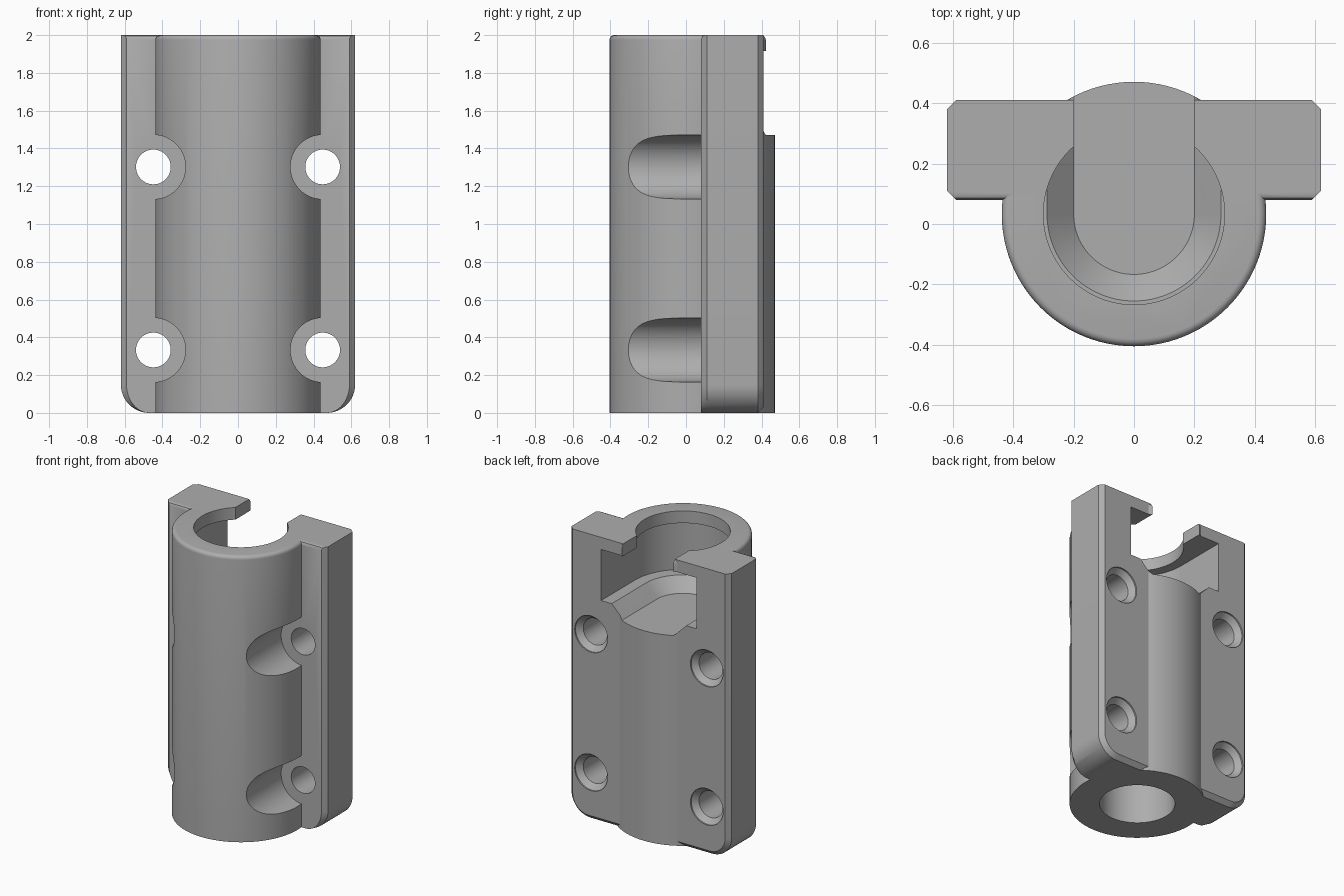
import bpy, math
from math import sin, cos, pi

if "Cube" in bpy.data.objects:
    bpy.data.objects.remove(bpy.data.objects["Cube"])

CY = 0.033          # y of the bore axis
SEG = 96

grey = bpy.data.materials.new("grey")
grey.diffuse_color = (0.42, 0.42, 0.42, 1)
grey.use_nodes = True
grey.node_tree.nodes["Principled BSDF"].inputs["Base Color"].default_value = grey.diffuse_color


def loft(name, rings):
    """Closed solid through equal-length rings of points."""
    n = len(rings[0])
    verts = [p for r in rings for p in r]
    faces = [list(range(n))[::-1], [(len(rings) - 1) * n + i for i in range(n)]]
    for k in range(len(rings) - 1):
        for i in range(n):
            j = (i + 1) % n
            faces.append([k * n + i, k * n + j, (k + 1) * n + j, (k + 1) * n + i])
    me = bpy.data.meshes.new(name)
    me.from_pydata(verts, [], faces)
    me.materials.append(grey)
    ob = bpy.data.objects.new(name, me)
    bpy.context.collection.objects.link(ob)
    bpy.context.view_layer.objects.active = ob
    bpy.ops.object.select_all(action='DESELECT')
    ob.select_set(True)
    bpy.ops.object.mode_set(mode='EDIT')
    bpy.ops.mesh.select_all(action='SELECT')
    bpy.ops.mesh.normals_make_consistent(inside=False)
    bpy.ops.object.mode_set(mode='OBJECT')
    return ob


def lathe_z(name, profile):
    return loft(name, [[(r * cos(2 * pi * i / SEG), CY + r * sin(2 * pi * i / SEG), z)
                        for i in range(SEG)] for r, z in profile])


def lathe_y(name, x, z, profile, n=48):
    return loft(name, [[(x + r * cos(2 * pi * i / n), y, z + r * sin(2 * pi * i / n))
                        for i in range(n)] for r, y in profile])


def u_slot(name, profile):
    """U-shaped cutter, round at the axis and open to the back."""
    rings = []
    for w, z in profile:
        arc = [(w * cos(a), CY + w * sin(a), z)
               for a in (pi + pi * i / 48 for i in range(49))]
        rings.append(arc + [(w, 0.6, z), (-w, 0.6, z)])
    return loft(name, rings)


def boolean(target, other, op):
    mod = target.modifiers.new("bool", 'BOOLEAN')
    mod.operation, mod.solver, mod.object = op, 'EXACT', other
    bpy.context.view_layer.objects.active = target
    bpy.ops.object.modifier_apply(modifier=mod.name)
    bpy.data.objects.remove(other)


def plate_ring(y, side, bottom, top):
    """Plate outline with rounded lower corners."""
    w, rx, rz = 0.62 - side, 0.15 - side, 0.15 - bottom
    half = [(w - rx + rx * sin(a), bottom + rz - rz * cos(a))
            for a in (pi / 2 * i / 12 for i in range(13))] + [(w, top)]
    return [(x, y, z) for x, z in half] + [(-x, y, z) for x, z in half[::-1]]


SCREWS = [(sx * 0.448, z) for sx in (-1, 1) for z in (0.333, 1.302)]

# Round sleeve with a softened top rim and screw-head clearances
rim = 0.025
holder = lathe_z("holder_body", [(0.438, 0)] + [
    (0.438 - rim + rim * cos(a), 2 - rim + rim * sin(a))
    for a in (pi / 2 * i / 5 for i in range(6))])
for x, z in SCREWS:
    boolean(holder, lathe_y("head_clearance", x, z, [(0.17, -0.7), (0.17, 0.7)], 64), 'DIFFERENCE')

# Mounting plate with chamfered edges
plate = loft("mounting_plate", [plate_ring(*p) for p in (
    (0.08, 0.03, 0, 1.98), (0.086, 0.024, 0, 1.994), (0.10, 0.01, 0, 2),
    (0.11, 0, 0, 2), (0.38, 0, 0, 2), (0.41, 0.03, 0.03, 2))])
boolean(holder, plate, 'UNION')

# Through bore, T-shaped pocket with sloped floor, and top opening
boolean(holder, lathe_z("bore", [(0.244, -0.2), (0.244, 1.8)]), 'DIFFERENCE')
boolean(holder, u_slot("pocket", [(0.2, 1.47), (0.288, 1.558), (0.37, 1.558), (0.37, 1.915)]), 'DIFFERENCE')
boolean(holder, lathe_z("top_opening", [(0.3, 1.8), (0.3, 2.2)]), 'DIFFERENCE')
boolean(holder, u_slot("top_slot", [(0.2, 1.8), (0.2, 2.2)]), 'DIFFERENCE')

# Screw holes, countersunk at the back
for x, z in SCREWS:
    boolean(holder, lathe_y("screw_hole", x, z,
            [(0.092, 0), (0.092, 0.365), (0.127, 0.40), (0.127, 0.5)]), 'DIFFERENCE')

bpy.ops.object.select_all(action='DESELECT')
holder.select_set(True)
bpy.context.view_layer.objects.active = holder
bpy.ops.object.shade_smooth_by_angle(angle=math.radians(28))
